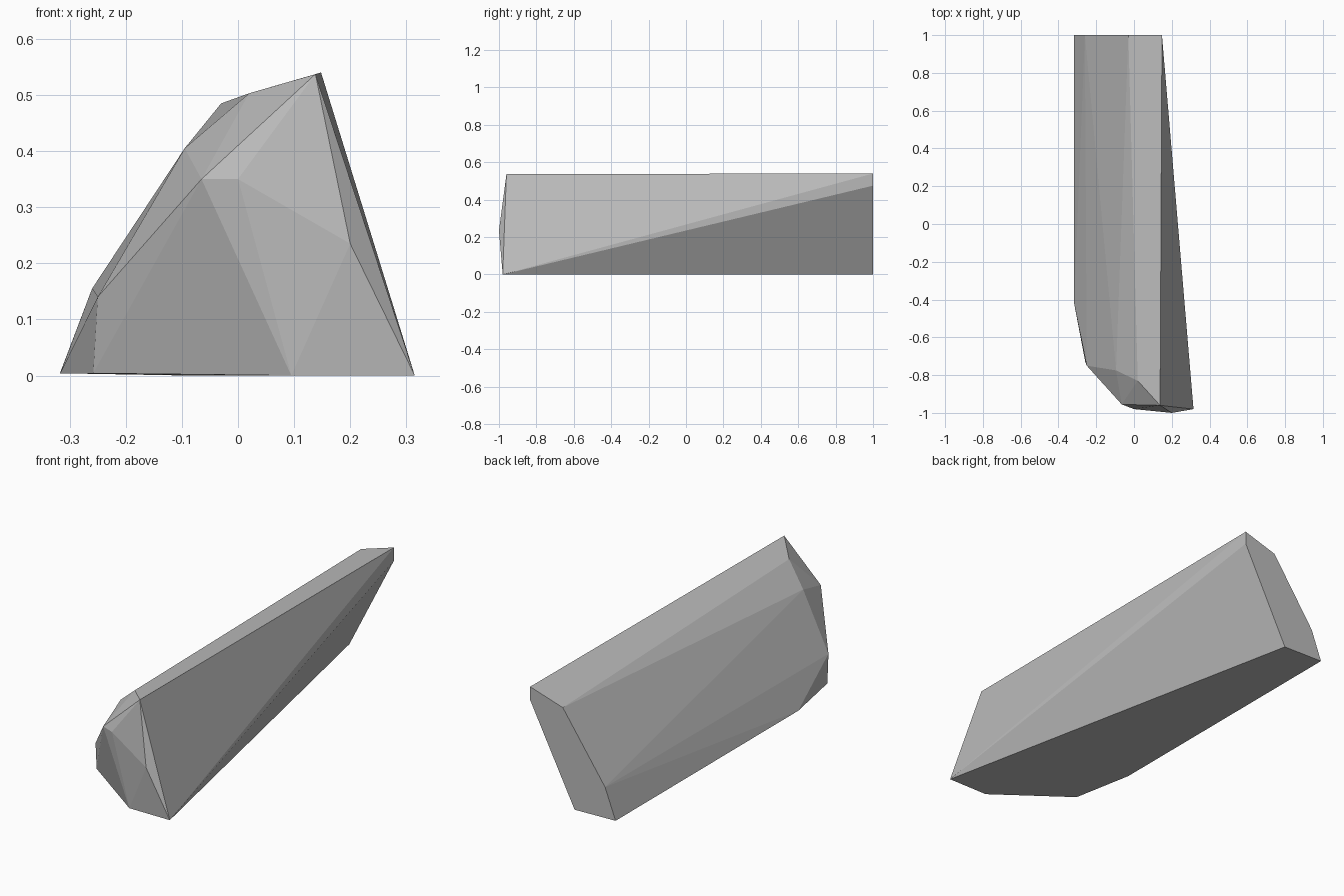
import bpy
import bmesh

# Remove the default object only
default_cube = bpy.data.objects.get("Cube")
if default_cube:
    bpy.data.objects.remove(default_cube, do_unlink=True)


def make_material(name, linear_value):
    """One plain grey, shown in the viewport and in a render."""
    colour = (linear_value, linear_value, linear_value, 1.0)
    material = bpy.data.materials.new(name)
    material.use_nodes = True
    material.diffuse_color = colour
    shader = next(n for n in material.node_tree.nodes if n.type == "BSDF_PRINCIPLED")
    shader.inputs["Base Color"].default_value = colour
    return material


def make_convex_stone(name, points, material):
    """Wrap corner points in a faceted convex shell and add it to the scene."""
    mesh = bpy.data.meshes.new(name)
    shell = bmesh.new()
    for point in points:
        shell.verts.new(point)
    hull = bmesh.ops.convex_hull(shell, input=shell.verts[:])
    leftover = {v for v in hull["geom_interior"] if isinstance(v, bmesh.types.BMVert)}
    bmesh.ops.delete(shell, geom=list(leftover), context="VERTS")
    bmesh.ops.recalc_face_normals(shell, faces=shell.faces[:])
    for face in shell.faces:
        face.smooth = False
    shell.to_mesh(mesh)
    shell.free()
    mesh.materials.append(material)
    stone = bpy.data.objects.new(name, mesh)
    bpy.context.scene.collection.objects.link(stone)
    return stone


# Flat cut at the back, as an x, z outline
back_cut = [(-0.317, 0.005), (-0.26, 0.155), (-0.03, 0.485),
            (0.148, 0.54), (0.148, 0.475), (-0.094, 0)]
back_corners = [(x, 1, z) for x, z in back_cut]

# Foot of the stone, as an x, y outline
foot_outline = [(0.315, -0.98), (0.095, -0.98), (-0.258, -0.73), (-0.317, -0.42)]
foot_corners = [(x, y, 0.004 if x < 0 else 0) for x, y in foot_outline]

# Chipped nose and the front end of the ridge
nose_corners = [(0.2, -1, 0.235), (0, -0.98, 0.35), (-0.065, -0.955, 0.35),
                (-0.25, -0.75, 0.14)]
ridge_corners = [(0.138, -0.96, 0.537), (0.02, -0.83, 0.503), (-0.095, -0.775, 0.405)]

stone_grey = make_material("stone grey", 0.5)
make_convex_stone("long_stone", back_corners + foot_corners + nose_corners + ridge_corners,
                  stone_grey)
